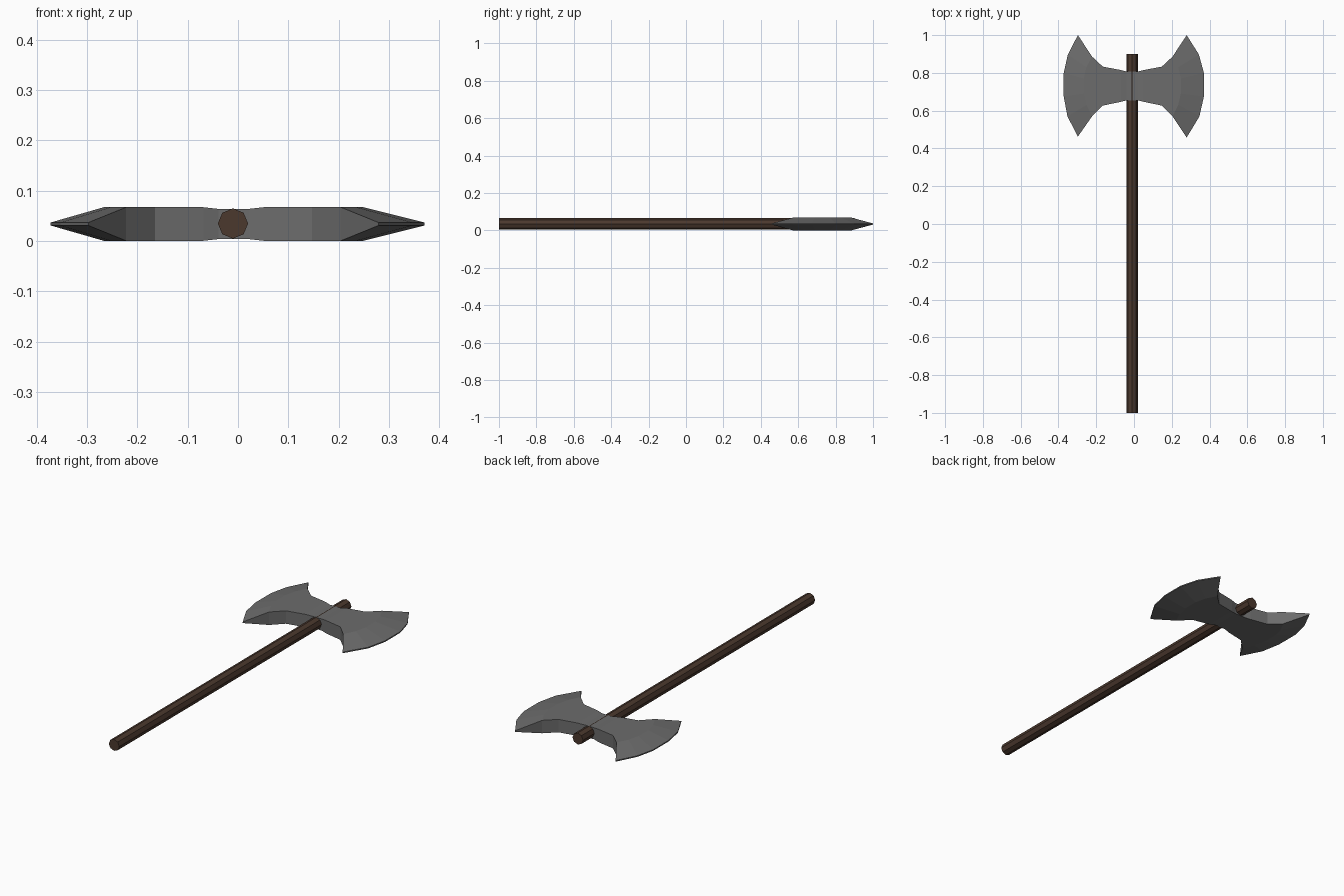
import bpy, bmesh, math

if "Cube" in bpy.data.objects:
    bpy.data.objects.remove(bpy.data.objects["Cube"])


def material(name, rgb):
    m = bpy.data.materials.new(name)
    m.diffuse_color = (*rgb, 1)
    m.use_nodes = True
    m.node_tree.nodes["Principled BSDF"].inputs["Base Color"].default_value = m.diffuse_color
    return m


steel = material("steel", (0.15, 0.15, 0.15))
wood = material("dark_wood", (0.07, 0.04, 0.027))

CX = -0.009      # axis of the shaft
ZC = 0.034       # mid height
ROWS = 6         # points across the blade


def spread(lo, hi):
    return [hi + (lo - hi) * i / (ROWS - 1) for i in range(ROWS)]


def column(x, lo, hi, half):
    xs = x if isinstance(x, list) else [x] * ROWS
    return [(a, y, half) for a, y in zip(xs, spread(lo, hi))]


def blade_columns(bulge, low_tip):
    # from the neck outwards: socket, shoulder, bevel ridge, cutting edge
    ridge_x = [0.213, 0.243, 0.257, 0.257, 0.243, 0.213]
    ridge_y = [0.886, 0.83, 0.77, 0.69, 0.63, 0.57]
    edge_x = [0.288 + bulge * k for k in (0, 0.71, 1, 1, 0.74, 0)]
    edge_y = [1.0, 0.897, 0.80, 0.675, 0.57, low_tip]
    return [
        column(0.03, 0.655, 0.807, 0.03),
        column(0.06, 0.647, 0.815, 0.0333),
        column(0.156, 0.627, 0.833, 0.0335),
        [(x, y, 0.0335) for x, y in zip(ridge_x, ridge_y)],
        [(x, y, 0.003) for x, y in zip(edge_x, edge_y)],
    ]


# Double-bladed head: one closed loop of points per column, bridged along x
left = [[(-x, y, h) for x, y, h in c] for c in blade_columns(0.075, 0.463)]
columns = left[::-1] + blade_columns(0.091, 0.458)
bm = bmesh.new()
loops = []
for c in columns:
    top = [bm.verts.new((CX + x, y, ZC + h)) for x, y, h in c]
    low = [bm.verts.new((CX + x, y, ZC - h)) for x, y, h in c]
    loops.append(top + low[::-1])
n = 2 * ROWS
for a, b in zip(loops, loops[1:]):
    for i in range(n):
        j = (i + 1) % n
        bm.faces.new((a[i], a[j], b[j], b[i]))
for loop in (loops[0], loops[-1]):
    for i in range(ROWS - 1):
        bm.faces.new((loop[i], loop[i + 1], loop[n - 2 - i], loop[n - 1 - i]))
bmesh.ops.recalc_face_normals(bm, faces=bm.faces)
mesh = bpy.data.meshes.new("axe_head")
bm.to_mesh(mesh)
bm.free()
mesh.materials.append(steel)
head = bpy.data.objects.new("axe_head", mesh)
bpy.context.collection.objects.link(head)

# Eight-sided shaft
bpy.ops.mesh.primitive_cylinder_add(vertices=8, radius=0.03, depth=1.9,
                                    location=(CX - 0.001, -0.05, 0.035),
                                    rotation=(math.pi / 2, 0, 0))
shaft = bpy.context.object
shaft.name = "shaft"
shaft.data.materials.append(wood)
